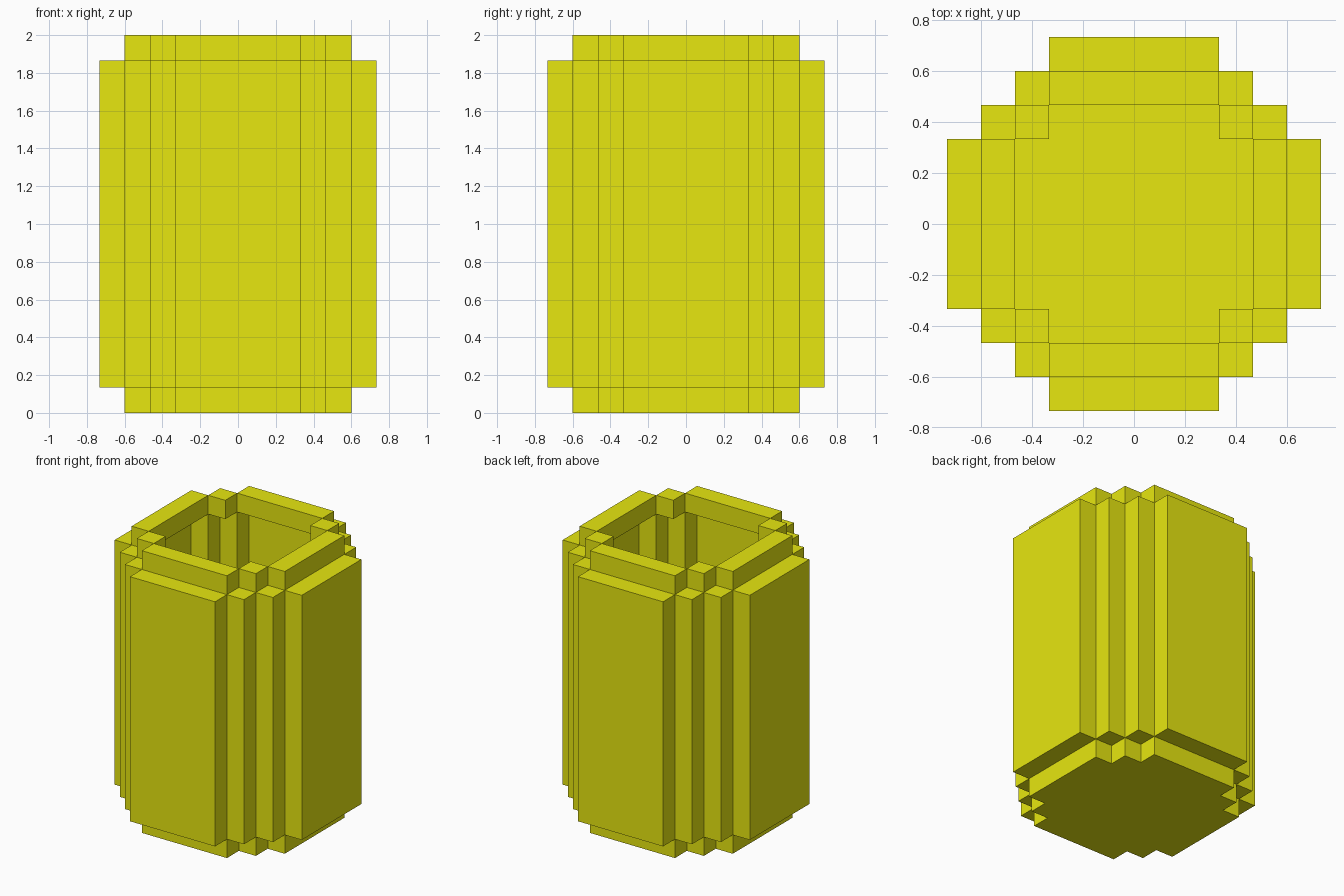
import bpy, bmesh
from mathutils import Matrix

if "Cube" in bpy.data.objects:
    bpy.data.objects.remove(bpy.data.objects["Cube"])

U = 2 / 15  # one block; the pot is 15 blocks tall

mat = bpy.data.materials.new("yellow")
mat.diffuse_color = (0.8, 0.8, 0.005, 1)
mat.use_nodes = True
mat.node_tree.nodes["Principled BSDF"].inputs["Base Color"].default_value = mat.diffuse_color


def finish(bm, name):
    bmesh.ops.recalc_face_normals(bm, faces=bm.faces)
    mesh = bpy.data.meshes.new(name)
    bm.to_mesh(mesh)
    bm.free()
    mesh.materials.append(mat)
    bpy.context.collection.objects.link(bpy.data.objects.new(name, mesh))


def add_box(bm, x, y, z0, z1, width=1, depth=1):
    """Box centred on block x, y, sized in blocks."""
    m = Matrix.Translation((x * U, y * U, (z0 + z1) / 2 * U))
    m = m @ Matrix.Diagonal((width * U, depth * U, (z1 - z0) * U, 1))
    bmesh.ops.create_cube(bm, size=1, matrix=m)


def ring(name, radius, z0, z1):
    """Stepped round wall: four flat slabs joined by diagonal corner posts."""
    bm = bmesh.new()
    for s in (-1, 1):
        add_box(bm, s * radius, 0, z0, z1, 1, 5)
        add_box(bm, 0, s * radius, z0, z1, 5, 1)
        for t in (-1, 1):
            for x in range(3, radius):
                add_box(bm, s * x, t * (radius + 2 - x), z0, z1)
    finish(bm, name)


def base(name):
    """Solid stepped disc that closes the bottom."""
    quarter = [(4.5, 2.5), (3.5, 2.5), (3.5, 3.5), (2.5, 3.5), (2.5, 4.5)]
    outline = []
    for _ in range(4):
        outline += quarter
        quarter = [(-y, x) for x, y in quarter]
    bm = bmesh.new()
    face = bm.faces.new([bm.verts.new((x * U, y * U, 0)) for x, y in outline])
    top = bmesh.ops.extrude_face_region(bm, geom=[face])["geom"]
    verts = [v for v in top if isinstance(v, bmesh.types.BMVert)]
    bmesh.ops.translate(bm, verts=verts, vec=(0, 0, U))
    finish(bm, name)


base("pot_base")
ring("pot_wall", 5, 1, 14)
ring("pot_rim", 4, 14, 15)
